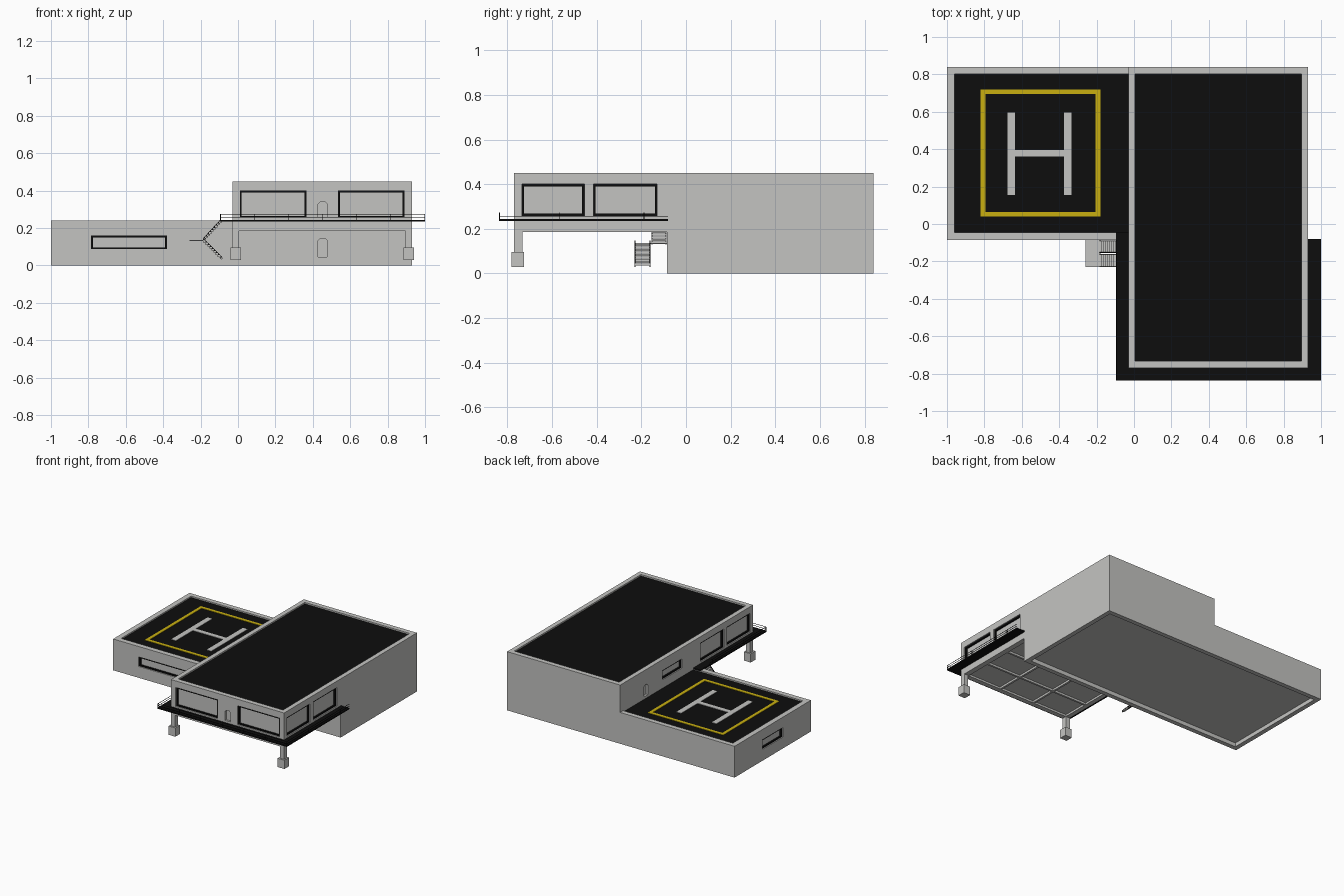
import bpy, bmesh
from mathutils import Vector

cube = bpy.data.objects.get("Cube")
if cube:
    bpy.data.objects.remove(cube, do_unlink=True)


def material(name, rgb):
    m = bpy.data.materials.new(name)
    m.use_nodes = True
    m.diffuse_color = (*rgb, 1)
    m.node_tree.nodes["Principled BSDF"].inputs["Base Color"].default_value = (*rgb, 1)
    return m


CONCRETE = material("concrete grey", (0.55, 0.55, 0.535))
BLACK = material("black", (0.004, 0.004, 0.004))
YELLOW = material("marking yellow", (0.58, 0.43, 0.005))


def prism(bm, pts, axis, lo, hi):
    """Extrude a profile of (horizontal, z) points along x or y."""
    def place(p, d):
        return (d, p[0], p[1]) if axis == "x" else (p[0], d, p[1])
    a = [bm.verts.new(place(p, lo)) for p in pts]
    b = [bm.verts.new(place(p, hi)) for p in pts]
    faces = [bm.faces.new(a), bm.faces.new(b[::-1])]
    for i in range(len(pts)):
        j = (i + 1) % len(pts)
        faces.append(bm.faces.new((a[j], a[i], b[i], b[j])))
    bmesh.ops.recalc_face_normals(bm, faces=faces)


def rect(a0, a1, z0, z1):
    return [(a0, z0), (a1, z0), (a1, z1), (a0, z1)]


def box(bm, x0, x1, y0, y1, z0, z1):
    prism(bm, rect(x0, x1, z0, z1), "y", y0, y1)


def finish(bm, name, mat):
    me = bpy.data.meshes.new(name)
    bm.to_mesh(me)
    bm.free()
    me.materials.append(mat)
    ob = bpy.data.objects.new(name, me)
    bpy.context.collection.objects.link(ob)
    return ob


def part(name, mat, *boxes):
    bm = bmesh.new()
    for b in boxes:
        box(bm, *b)
    return finish(bm, name, mat)


def carve(body, bm):
    """Subtract the cutter mesh and keep only the result."""
    cutter = finish(bm, "cutter", CONCRETE)
    cutter.hide_render = True
    mod = body.modifiers.new("carve", "BOOLEAN")
    mod.operation, mod.solver, mod.object = "DIFFERENCE", "EXACT", cutter
    dg = bpy.context.evaluated_depsgraph_get()
    me = bpy.data.meshes.new_from_object(body.evaluated_get(dg))
    body.modifiers.clear()
    body.data = me
    bpy.data.objects.remove(cutter, do_unlink=True)


frames = bmesh.new()


def window(cut, axis, wall, out, a0, a1, z0, z1, t=0.01, depth=0.02):
    """Recess in a wall with a dark frame around the pane at its back."""
    prism(cut, rect(a0, a1, z0, z1), axis, *sorted((wall - out * depth, wall + out * 0.02)))
    span = sorted((wall - out * (depth + 0.002), wall - out * (depth - 0.012)))
    for r in (rect(a0, a1, z0, z0 + t), rect(a0, a1, z1 - t, z1),
              rect(a0, a0 + t, z0, z1), rect(a1 - t, a1, z0, z1)):
        prism(frames, r, axis, *span)


def door(cut, axis, wall, out, c, z0, z1, w=0.024, depth=0.015):
    """Recess with clipped top corners."""
    k = 0.012
    pts = [(c - w, z0), (c + w, z0), (c + w, z1 - k), (c + w - k, z1),
           (c - w + k, z1), (c - w, z1 - k)]
    prism(cut, pts, axis, *sorted((wall - out * depth, wall + out * 0.02)))


# Main block: overhanging side profile
L, R, FRONT, BACK, MID = -0.03, 0.93, -0.77, 0.84, -0.085
bm = bmesh.new()
prism(bm, [(MID, 0), (BACK, 0), (BACK, 0.45), (FRONT, 0.45), (FRONT, 0.185), (MID, 0.185)],
      "x", L, R)
main_block = finish(bm, "main_block", CONCRETE)

cut = bmesh.new()
box(cut, L + 0.035, R - 0.035, FRONT + 0.037, BACK - 0.037, 0.435, 0.5)   # roof tray
box(cut, L - 0.02, R - 0.035, MID + 0.035, BACK - 0.035, -0.05, 0.03)     # hollow base
for i in range(3):                                                         # ceiling panels
    for j in range(3):
        x, y = L + 0.035 + i * 0.3, FRONT + 0.037 + j * 0.215
        box(cut, x, x + 0.285, y, y + 0.2, 0.15, 0.2)
for a0, a1 in ((0.01, 0.365), (0.535, 0.89)):
    window(cut, "y", FRONT, -1, a0, a1, 0.255, 0.4)
for wall, out in ((L, -1), (R, 1)):
    window(cut, "x", wall, out, -0.735, -0.455, 0.258, 0.4)
    window(cut, "x", wall, out, -0.415, -0.13, 0.258, 0.4)
window(cut, "x", L, -1, 0.09, 0.33, 0.295, 0.365)
door(cut, "x", L, -1, 0.53, 0.25, 0.335)
door(cut, "y", FRONT, -1, 0.453, 0.26, 0.34)
door(cut, "y", MID, -1, 0.453, 0.045, 0.145)
carve(main_block, cut)

# Low wing
low_wing = part("low_wing", CONCRETE, (-1, L, MID, BACK, 0, 0.24))
cut = bmesh.new()
box(cut, -0.96, L + 0.02, MID + 0.04, BACK - 0.037, 0.225, 0.3)
box(cut, -0.965, L + 0.02, MID + 0.035, BACK - 0.035, -0.05, 0.03)
window(cut, "y", MID, -1, -0.785, -0.38, 0.087, 0.16)
window(cut, "x", -1, -1, 0.255, 0.5, 0.087, 0.16)
carve(low_wing, cut)
finish(frames, "window_frames", BLACK)

# Roof surfaces
part("main_roof", BLACK, (L + 0.035, R - 0.035, FRONT + 0.037, BACK - 0.037, 0.434, 0.439))
part("landing_pad", BLACK, (-0.96, L, MID + 0.04, BACK - 0.037, 0.224, 0.23))

# Pad markings
px0, px1, py0, py1, t = -0.82, -0.18, 0.04, 0.72, 0.025
z0, z1 = 0.229, 0.233
part("pad_border", YELLOW,
     (px0, px1, py0, py0 + t, z0, z1), (px0, px1, py1 - t, py1, z0, z1),
     (px0, px0 + t, py0 + t, py1 - t, z0, z1), (px1 - t, px1, py0 + t, py1 - t, z0, z1))
part("pad_marking", CONCRETE,
     (-0.675, -0.635, 0.155, 0.595, z0, z1), (-0.375, -0.335, 0.155, 0.595, z0, z1),
     (-0.635, -0.375, 0.36, 0.395, z0, z1))

# Columns with wider feet
for side, x in (("right", L), ("left", R - 0.035)):
    part(side + "_column", CONCRETE, (x, x + 0.035, FRONT, FRONT + 0.037, 0.09, 0.19),
         (x - 0.011, x + 0.046, FRONT - 0.012, FRONT + 0.045, 0.028, 0.095))

# Walkway around the main block
DX0, DX1, DY = -0.095, 1.0, -0.837
part("walkway", BLACK,
     (DX0, DX1, DY, FRONT, 0.234, 0.244),
     (DX0, L, FRONT, -0.045, 0.234, 0.244), (R, DX1, FRONT, -0.08, 0.234, 0.244))

# Thin railing
bm = bmesh.new()
r = 0.003
for z in (0.256, 0.272):
    box(bm, DX0, DX1, DY, DY + r, z, z + 0.002)
    box(bm, DX0, DX0 + r, DY, -0.16, z, z + 0.002)
    box(bm, DX1 - r, DX1, DY, -0.08, z, z + 0.002)
for i in range(7):
    x = DX0 + (DX1 - DX0 - r) * i / 6
    box(bm, x, x + r, DY, DY + r, 0.24, 0.274)
for y in (-0.57, -0.19):
    for x in (DX0, DX1 - r):
        box(bm, x, x + r, y, y + r, 0.24, 0.274)
finish(bm, "railing", BLACK)

# Switchback stair: two flights and a landing
part("stair_landing", CONCRETE, (-0.26, -0.18, -0.23, MID, 0.131, 0.137))
treads, stringers = bmesh.new(), bmesh.new()
for y0, y1, start, end in ((-0.23, -0.16, (-0.085, 0.035), (-0.185, 0.135)),
                           (-0.155, MID - 0.002, (-0.185, 0.135), (-0.09, 0.238))):
    a, b = Vector(start), Vector(end)
    for i in range(9):
        p = a.lerp(b, (i + 0.5) / 9)
        box(treads, p.x - 0.007, p.x + 0.007, y0, y1, p.y - 0.006, p.y + 0.003)
    for y in (y0, y1 - 0.004):
        prism(stringers, [(a.x, a.y - 0.006), (b.x, b.y - 0.006),
                          (b.x, b.y + 0.012), (a.x, a.y + 0.012)], "y", y, y + 0.004)
finish(treads, "stair_treads", CONCRETE)
finish(stringers, "stair_stringers", BLACK)
